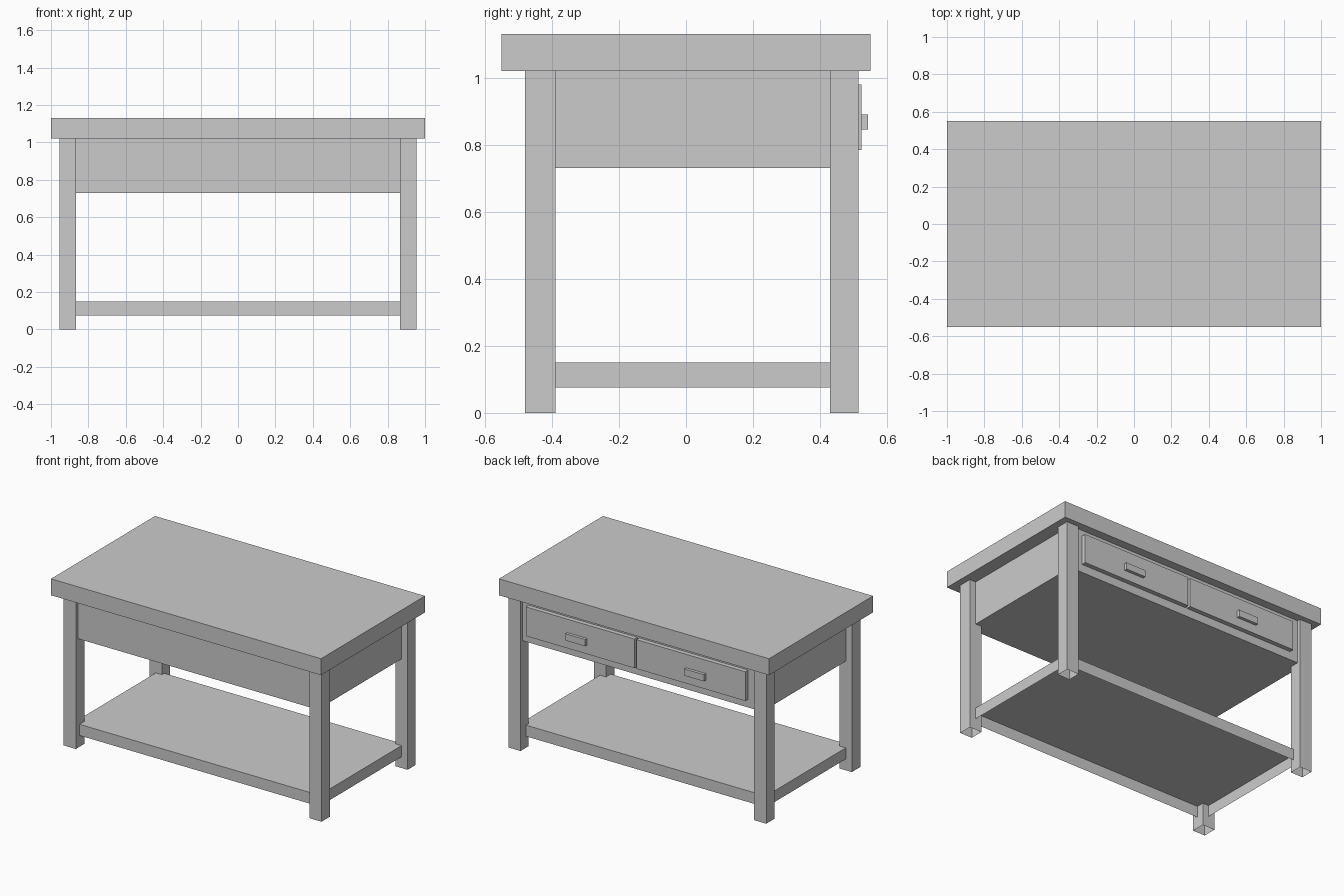
import bpy, bmesh

if "Cube" in bpy.data.objects:
    bpy.data.objects.remove(bpy.data.objects["Cube"])


def box(name, x, y, z, open_sides=()):
    """Box from (min, max) spans; open_sides lists end faces to leave off (-1 bottom, 1 top)."""
    bm = bmesh.new()
    bmesh.ops.create_cube(bm, size=1)
    for v in bm.verts:
        for i, (lo, hi) in enumerate((x, y, z)):
            v.co[i] = lo if v.co[i] < 0 else hi
    bm.normal_update()
    gone = [f for f in bm.faces if round(f.normal.z) in open_sides and abs(f.normal.z) > 0.5]
    if gone:
        bmesh.ops.delete(bm, geom=gone, context='FACES')
    mesh = bpy.data.meshes.new(name)
    bm.to_mesh(mesh)
    bm.free()
    obj = bpy.data.objects.new(name, mesh)
    bpy.context.collection.objects.link(obj)
    return obj


# Thick table top
box("table_top", (-1, 1), (-0.55, 0.55), (1.02, 1.13))

# Four hollow legs, open at the floor
for depth, y in (("front", (-0.48, -0.39)), ("back", (0.43, 0.515))):
    for side, x in (("left", (-0.955, -0.865)), ("right", (0.865, 0.955))):
        box(f"{depth}_{side}_leg", x, y, (0, 1.02), (-1, 1))

# Drawer case under the top
box("drawer_case", (-0.91, 0.91), (-0.458, 0.493), (0.73, 1.02), (1,))

# Lower shelf, a tray open underneath
box("lower_shelf", (-0.91, 0.91), (-0.44, 0.455), (0.075, 0.15), (-1,))

# Drawer fronts and their handles on the back side
for side, x, cx in (("left", (-0.805, 0.0), -0.44), ("right", (0.015, 0.82), 0.44)):
    box(f"{side}_drawer_front", x, (0.49, 0.523), (0.785, 0.98))
    box(f"{side}_drawer_handle", (cx - 0.073, cx + 0.073), (0.52, 0.543), (0.845, 0.89))
